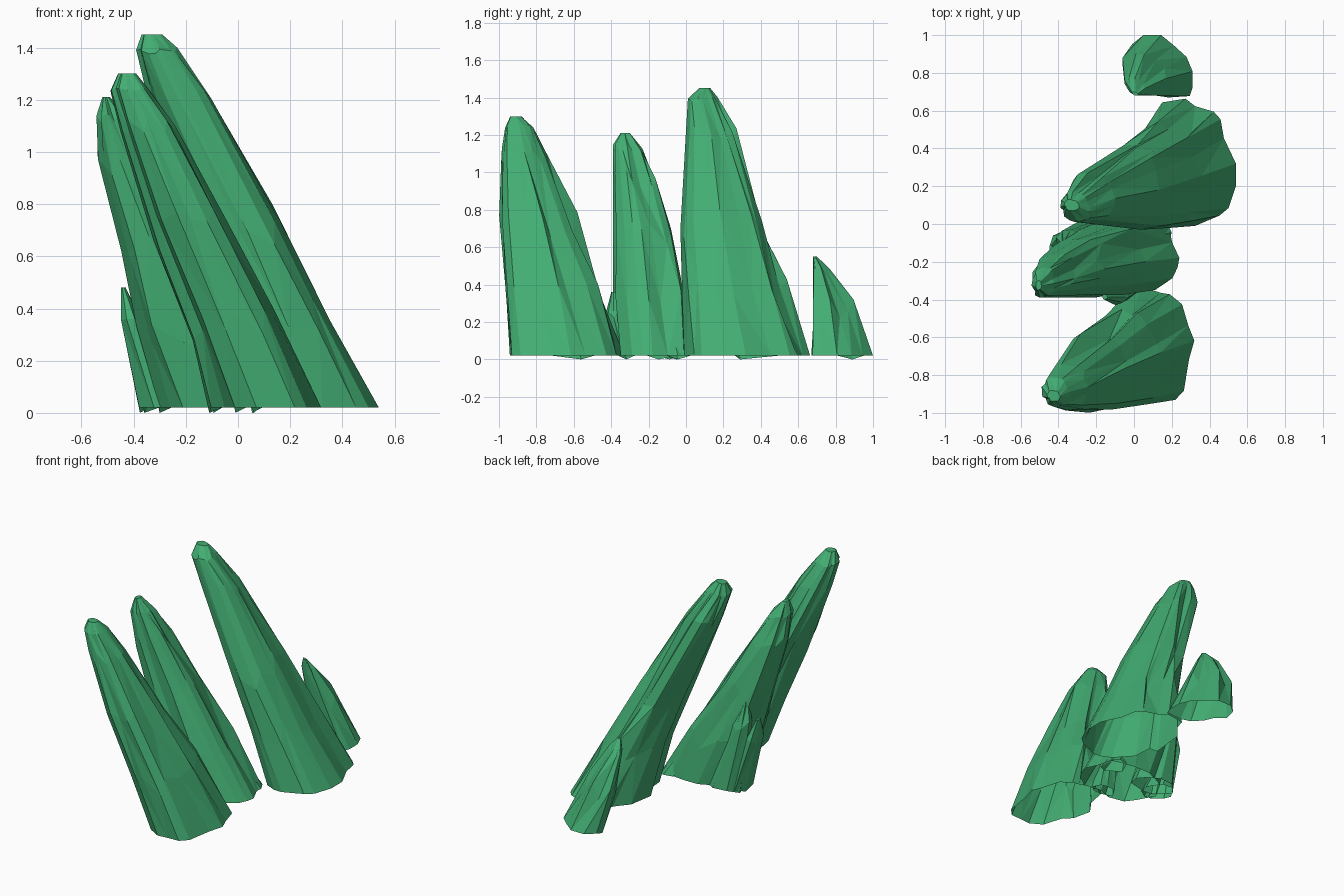
import bpy, bmesh, math, random

cube = bpy.data.objects.get("Cube")
if cube:
    bpy.data.objects.remove(cube, do_unlink=True)

green = bpy.data.materials.new("crystal_green")
green.use_nodes = True
colour = (0.055, 0.42, 0.17, 1)
green.diffuse_color = colour
green.node_tree.nodes["Principled BSDF"].inputs["Base Color"].default_value = colour


def spike(name, levels, sides, seed, skew=0.06, power=2.15, rough=0.1):
    """Leaning shard lofted through levels of (z, x_min, x_max, y_min, y_max), open below.
    Skew flattens the section across its back-left to front-right diagonal."""
    rng = random.Random(seed)
    bm = bmesh.new()
    # Ridges keep their depth along the shard, so facets run lengthwise
    ridge = [1.03 - rng.random() * rough * (2 if i % 3 == 1 else 0.5) for i in range(sides)]
    offset = [rng.uniform(-0.3, 0.3) for i in range(sides)]
    rings = []
    last = len(levels) - 1
    for row, (z, x0, x1, y0, y1) in enumerate(levels):
        ring = []
        for i in range(sides):
            a = 2 * math.pi * (i + offset[i] + rng.uniform(-0.15, 0.15)) / sides
            c, s = math.cos(a), math.sin(a)
            r = (abs(c) ** power + abs(s) ** power) ** (-1 / power)
            r *= min(1.02, ridge[i] + rng.uniform(-0.04, 0.04))
            r *= 1 - skew * math.sin(2 * a)
            c, s = (max(-1, min(1, r * v)) for v in (c, s))
            # Middle rows are staggered in height to break up horizontal seams
            lift = lean = 0
            if 0 < row < last:
                up = levels[row - 1]
                gap = min(up[0] - z, z - levels[row + 1][0])
                lift = rng.uniform(-0.25, 0.25) * gap
                lean = (up[1] + up[2] - x0 - x1) / 2 * lift / (up[0] - z)
            ring.append(bm.verts.new(((x0 + x1) / 2 + (x1 - x0) / 2 * c + lean,
                                      (y0 + y1) / 2 + (y1 - y0) / 2 * s, z + lift)))
        rings.append(ring)
    # A single point of the rim reaches the ground
    rings[-1][sides // 2].co.z = 0
    bm.faces.new(rings[0])
    for upper, lower in zip(rings, rings[1:]):
        for i in range(sides):
            j = (i + 1) % sides
            a, b, c, d = upper[i], lower[i], lower[j], upper[j]
            if rng.random() < 0.5:
                bm.faces.new((a, b, c))
                bm.faces.new((a, c, d))
            else:
                bm.faces.new((a, b, d))
                bm.faces.new((b, c, d))
    mesh = bpy.data.meshes.new(name)
    bm.to_mesh(mesh)
    bm.free()
    mesh.materials.append(green)
    obj = bpy.data.objects.new(name, mesh)
    bpy.context.collection.objects.link(obj)


# Three large leaning spikes
spike("front_spike", [
    (1.3, -.46, -.39, -.94, -.88), (1.24, -.49, -.34, -.97, -.81),
    (1.1, -.46, -.24, -.99, -.74), (.7, -.34, -.03, -1, -.58),
    (.35, -.21, .16, -.98, -.45), (.02, -.11, .32, -.95, -.33)], 17, 3)
spike("middle_spike", [
    (1.21, -.52, -.49, -.35, -.3), (1.13, -.54, -.42, -.39, -.23),
    (.95, -.53, -.31, -.39, -.16), (.65, -.46, -.14, -.39, -.08),
    (.3, -.38, .07, -.39, 0), (.02, -.3, .24, -.37, .03)],
    17, 8, skew=-.04, power=2.5)
spike("tall_spike", [
    (1.45, -.37, -.29, .07, .13), (1.39, -.39, -.23, .01, .17),
    (1.2, -.34, -.1, 0, .27), (.72, -.15, .17, -.03, .43),
    (.36, -.02, .35, -.02, .54), (.02, .05, .54, -.01, .67)], 18, 5)

# Short spike at the back
spike("back_spike", [
    (.55, -.01, .02, .68, .7), (.48, -.05, .06, .68, .77),
    (.27, -.06, .18, .68, .9), (.02, -.01, .31, .67, 1)], 13, 4, skew=.26)

# Small shards around the middle spike
spike("side_shard", [
    (.6, -.38, -.36, -.13, -.09), (.45, -.41, -.27, -.16, -.03),
    (.02, -.36, -.08, -.18, .02)], 9, 6)
spike("outer_shard", [
    (.48, -.45, -.43, -.15, -.11), (.33, -.45, -.36, -.21, -.06),
    (.02, -.39, -.2, -.22, -.02)], 9, 2)
spike("gap_shard", [
    (.36, -.17, -.14, -.4, -.37), (.25, -.15, -.04, -.43, -.32),
    (.02, -.1, .06, -.37, -.27)], 8, 7)
spike("base_shard", [
    (.2, .02, .06, -.1, -.05), (.12, .02, .13, -.12, 0),
    (.02, .06, .2, -.13, .04)], 8, 9)
